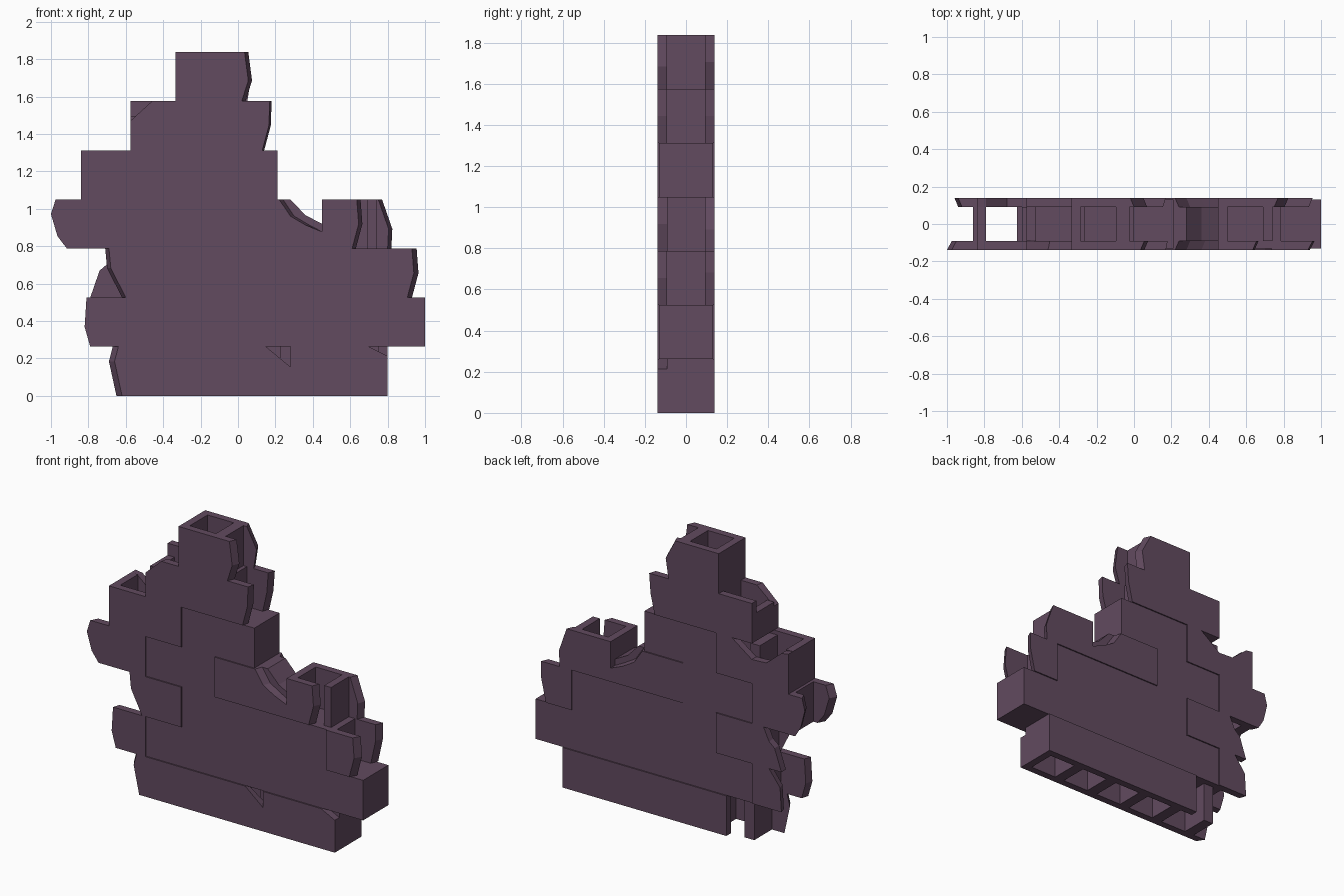
import bpy
import bmesh

if "Cube" in bpy.data.objects:
    bpy.data.objects.remove(bpy.data.objects["Cube"], do_unlink=True)

# One flat colour for the whole wall
stone = bpy.data.materials.new("dusky_purple_stone")
stone.use_nodes = True
colour = (0.122, 0.069, 0.115, 1)
stone.diffuse_color = colour
stone.node_tree.nodes["Principled BSDF"].inputs["Base Color"].default_value = colour

COURSE = 0.2625          # height of one course of blocks
OUTER, INNER = 0.139, 0.092   # outer and inner faces of hollow broken blocks
WHOLE = 0.131            # half depth of the solid whole blocks


def slab(name, course, near, far, outline, lean=0):
    """Extrude an outline of (x, height in courses) from near to far in y.
    Points away from the intact edge lean sideways at the far face."""
    bm = bmesh.new()
    intact = outline[0][0]
    rings = []
    for y, shift in ((near, 0), (far, lean)):
        rings.append([bm.verts.new((x + (shift if x != intact else 0), y, (course + h) * COURSE))
                      for x, h in outline])
    first, last = rings
    bm.faces.new(first)
    bm.faces.new(last[::-1])
    count = len(outline)
    for i in range(count):
        j = (i + 1) % count
        bm.faces.new((first[j], first[i], last[i], last[j]))
    bmesh.ops.recalc_face_normals(bm, faces=bm.faces)
    mesh = bpy.data.meshes.new(name)
    bm.to_mesh(mesh)
    bm.free()
    mesh.materials.append(stone)
    obj = bpy.data.objects.new(name, mesh)
    bpy.context.collection.objects.link(obj)
    return obj


def rectangle(left, right, top=1):
    return [(left, 0), (right, 0), (right, top), (left, top)]


def front(name, course, outline, lean=0):
    slab(name + "_front_shell", course, -OUTER, -INNER, outline, lean)


def back(name, course, outline, lean=0):
    slab(name + "_back_shell", course, OUTER, INNER, outline, lean)


def webs(name, course, *spans):
    for left, right, top in spans:
        slab(name + "_web", course, -INNER, INNER, rectangle(left, right, top))


# Whole solid blocks in the middle of the wall
for course, left, right in ((1, -0.575, 1), (2, -0.315, 0.735), (3, -0.575, -0.05), (4, -0.315, 0.21)):
    slab("whole_blocks", course, -WHOLE, WHOLE, rectangle(left, right))

# Bottom course: hollow, broken at its right end, chipped on the front
name = "bottom_course"
front(name, 0, [(0.28, 0), (0.28, 0.59), (0.15, 1), (-0.64, 1), (-0.66, 0.7), (-0.62, 0)], -0.03)
front(name, 0, [(0.28, 0), (0.8, 0), (0.8, 0.81), (0.7, 1), (0.28, 1)])
back(name, 0, rectangle(-0.39, 0.8))
webs(name, 0, (0.75, 0.8, 1), (0.49, 0.56, 1), (0.225, 0.3, 1), (-0.035, 0.035, 1),
     (-0.3, -0.225, 1), (-0.56, -0.49, 1))

# Second course: broken block
name = "second_course_broken_block"
front(name, 1, [(-0.575, 0), (-0.575, 1), (-0.81, 1), (-0.82, 0.4), (-0.79, 0)], 0.015)
back(name, 1, [(-0.575, 0), (-0.575, 1), (-0.7, 1), (-0.78, 0.6), (-0.79, 0)], 0.015)
webs(name, 1, (-0.625, -0.575, 1))

# Third course: broken blocks on both ends
name = "third_course_broken_block"
front(name, 2, [(-0.315, 0), (-0.315, 1), (-0.69, 1), (-0.68, 0.6), (-0.6, 0)], -0.02)
back(name, 2, [(-0.315, 0), (-0.315, 1), (-0.66, 1), (-0.7, 0.68), (-0.74, 0.55), (-0.79, 0)])
front(name, 2, [(0.735, 0), (0.905, 0), (0.94, 0.5), (0.93, 1), (0.735, 1)], 0.025)
back(name, 2, [(0.735, 0), (0.92, 0), (0.955, 0.6), (0.955, 1), (0.735, 1)], -0.02)
webs(name, 2, (-0.61, -0.54, 1), (0.735, 0.785, 1))

# Fourth course: broken blocks on both ends and a worn dip beside the middle
name = "fourth_course_broken_block"
front(name, 3, [(-0.575, 0), (-0.575, 1), (-0.975, 1), (-1, 0.7), (-0.965, 0.25), (-0.915, 0)], 0.025)
back(name, 3, [(-0.575, 0), (-0.575, 1), (-0.94, 1), (-0.96, 0.7), (-0.93, 0.25), (-0.89, 0)], 0.02)
worn = [(0.45, 0), (0.45, 0.34), (0.36, 0.48), (0.28, 0.66), (0.22, 1), (-0.075, 1), (-0.075, 0)]
front(name, 3, worn, 0.02)
back(name, 3, worn, 0.02)
slab("worn_dip_fill", 3, -INNER, INNER, [(0.45, 0), (0.45, 0.5), (0.36, 0.68), (0.28, 1), (0.2, 1), (0.2, 0)])
front(name, 3, [(0.45, 0), (0.61, 0), (0.645, 0.5), (0.635, 1), (0.45, 1)], 0.02)
back(name, 3, [(0.45, 0), (0.82, 0), (0.825, 0.4), (0.77, 1), (0.45, 1)], -0.02)
webs(name, 3, (-0.86, -0.79, 1), (-0.625, -0.575, 1), (0.45, 0.5, 1), (0.69, 0.74, 1))

# Fifth course: hollow block with a bite out of its back
name = "fifth_course_broken_block"
front(name, 4, rectangle(-0.84, -0.315))
back(name, 4, [(-0.315, 0), (-0.315, 1), (-0.43, 1), (-0.575, 0.6), (-0.68, 0.62),
               (-0.79, 0.97), (-0.84, 1), (-0.84, 0)])
webs(name, 4, (-0.84, -0.79, 1), (-0.6, -0.53, 0.9))

# Sixth course: chipped upper corner, broken left end
name = "sixth_course_broken_block"
front(name, 5, [(-0.575, 0), (0.13, 0), (0.165, 0.5), (0.17, 1), (-0.46, 1), (-0.575, 0.6)], 0.01)
back(name, 5, [(-0.575, 0), (0.13, 0), (0.16, 0.5), (0.17, 1), (-0.575, 1)], -0.015)
webs(name, 5, (-0.575, -0.525, 0.7), (-0.335, -0.265, 1), (-0.075, 0, 1))

# Top block: one full cell, the other broken open
name = "top_block"
front(name, 6, [(-0.335, 0), (0.02, 0), (0.055, 0.42), (0.035, 1), (-0.335, 1)], 0.02)
back(name, 6, [(-0.335, 0), (0.03, 0), (0.05, 0.5), (-0.02, 1), (-0.335, 1)], 0.02)
webs(name, 6, (-0.335, -0.285, 1), (-0.095, -0.025, 1))
